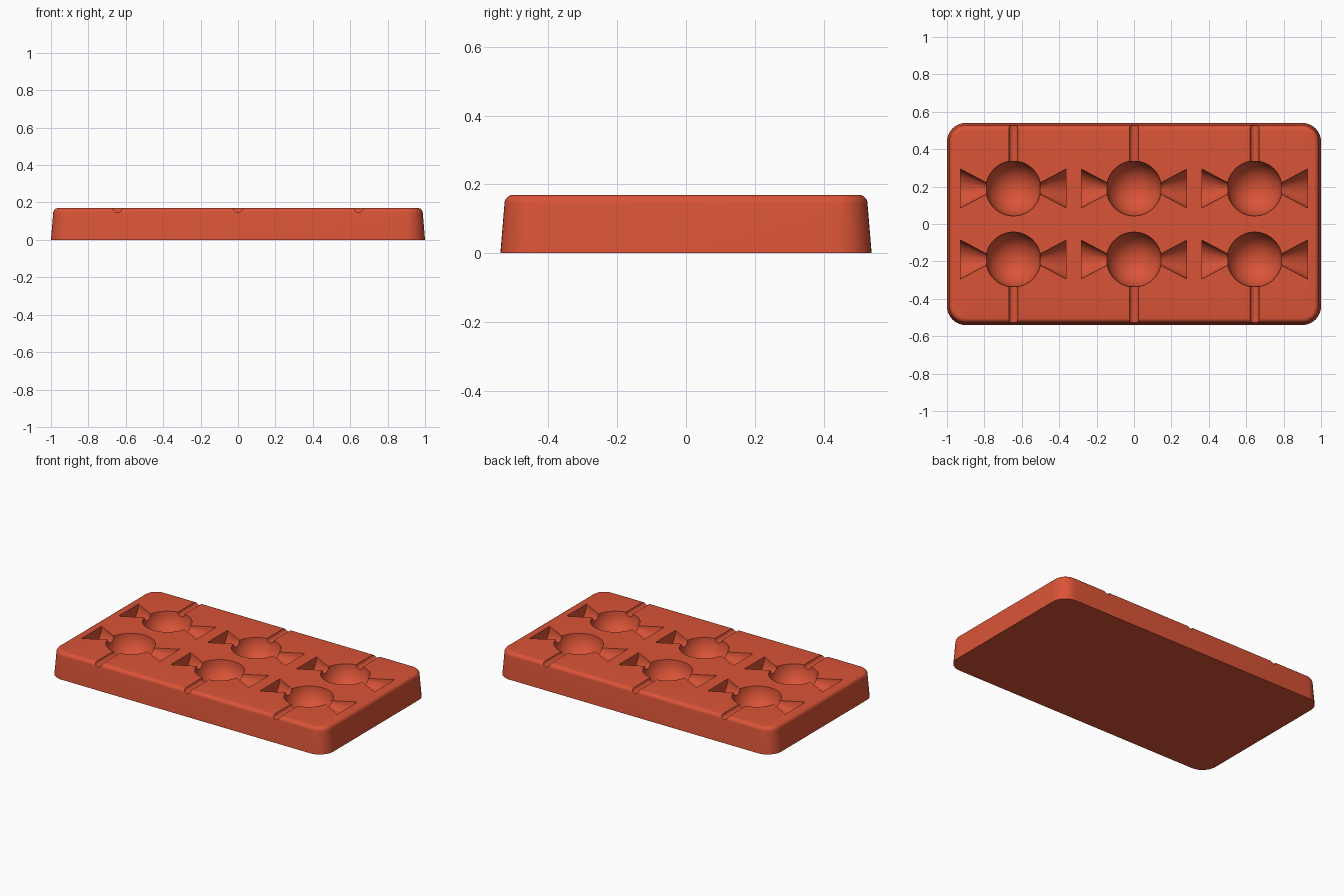
import bpy, bmesh, math
from mathutils import Matrix, Vector

cube = bpy.data.objects.get("Cube")
if cube:
    bpy.data.objects.remove(cube, do_unlink=True)

HEIGHT = 0.17
HALF_X, HALF_Y = 1.0, 0.54
CORNER = 0.1
COLUMNS = (-0.645, 0, 0.645)
ROW_Y = 0.19
BOWL_R = 0.147

red = bpy.data.materials.new("coral red silicone")
red.use_nodes = True
red.diffuse_color = (0.70, 0.088, 0.038, 1)
red.node_tree.nodes["Principled BSDF"].inputs["Base Color"].default_value = red.diffuse_color


def make_object(name, bm):
    bmesh.ops.recalc_face_normals(bm, faces=bm.faces)
    mesh = bpy.data.meshes.new(name)
    bm.to_mesh(mesh)
    bm.free()
    mesh.materials.append(red)
    obj = bpy.data.objects.new(name, mesh)
    bpy.context.collection.objects.link(obj)
    return obj


def rounded_ring(bm, inset, z, steps=10):
    """Rounded rectangle, pulled in by inset."""
    radius = CORNER - inset
    ring = []
    for i, (sx, sy) in enumerate(((1, 1), (-1, 1), (-1, -1), (1, -1))):
        for s in range(steps + 1):
            a = math.pi / 2 * (i + s / steps)
            ring.append(bm.verts.new((sx * (HALF_X - CORNER) + radius * math.cos(a),
                                      sy * (HALF_Y - CORNER) + radius * math.sin(a), z)))
    return ring


def frustum(bm, r1, r2, start, end, segments):
    """Round bar or cone between two points."""
    start, end = Vector(start), Vector(end)
    axis = end - start
    place = Matrix.Translation((start + end) / 2) @ axis.to_track_quat('Z', 'Y').to_matrix().to_4x4()
    bmesh.ops.create_cone(bm, cap_ends=True, segments=segments, radius1=r1, radius2=r2,
                          depth=axis.length, matrix=place)


# Tray: tapered walls and a rounded upper rim
bm = bmesh.new()
rim, taper = 0.026, 0.012
profile = [(0, 0)]
for s in range(7):
    a = math.pi / 2 * s / 6
    profile.append((taper + rim * (1 - math.cos(a)), HEIGHT - rim + rim * math.sin(a)))
rings = [rounded_ring(bm, inset, z) for inset, z in profile]
for low, high in zip(rings, rings[1:]):
    for i in range(len(low)):
        j = (i + 1) % len(low)
        bm.faces.new((low[i], low[j], high[j], high[i]))
bm.faces.new(rings[0])
bm.faces.new(rings[-1])
tray = make_object("candy_mould_tray", bm)

# Cutters: round bowls, flared wrapper ends and stick channels
bowls, wrappers, channels = bmesh.new(), bmesh.new(), bmesh.new()
top = HEIGHT + 0.0005
for x in COLUMNS:
    for side in (-1, 1):
        y = side * ROW_Y
        bmesh.ops.create_uvsphere(bowls, u_segments=48, v_segments=24, radius=BOWL_R,
                                  matrix=Matrix.Translation((x, y, top)))
        for end in (-1, 1):
            frustum(wrappers, 0.018, 0.104, (x + end * 0.12, y, top), (x + end * 0.282, y, top), 32)
        frustum(channels, 0.024, 0.024, (x, y + side * 0.08, top), (x, side * 0.6, top), 24)

for name, bm in (("bowl_cutter", bowls), ("wrapper_cutter", wrappers), ("channel_cutter", channels)):
    cutter = make_object(name, bm)
    cutter.hide_render = True
    cut = tray.modifiers.new(name, 'BOOLEAN')
    cut.operation = 'DIFFERENCE'
    cut.solver = 'EXACT'
    cut.object = cutter
    bpy.context.view_layer.objects.active = tray
    bpy.ops.object.modifier_apply(modifier=cut.name)
    bpy.data.objects.remove(cutter, do_unlink=True)

# Smooth curves, crisp edges
bpy.ops.object.select_all(action='DESELECT')
tray.select_set(True)
bpy.context.view_layer.objects.active = tray
bpy.ops.object.shade_smooth_by_angle(angle=math.radians(30))
